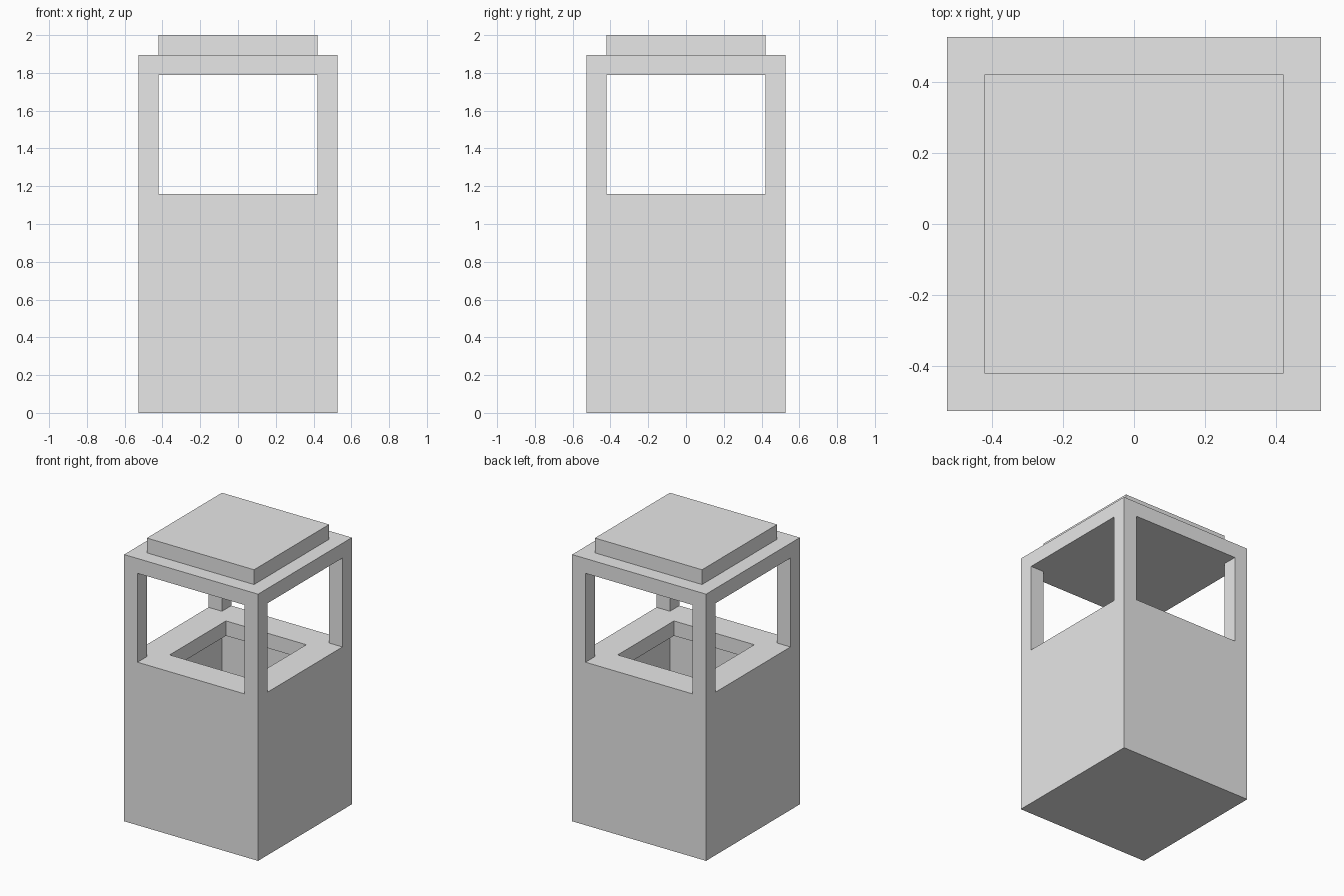
import bpy
from mathutils import Vector

U = 2 / 19  # one wall thickness

default = bpy.data.objects.get("Cube")
if default:
    bpy.data.objects.remove(default, do_unlink=True)

grey = bpy.data.materials.new("plain_grey")
grey.use_nodes = True
colour = (0.8, 0.8, 0.8, 1)
grey.diffuse_color = colour
grey.node_tree.nodes["Principled BSDF"].inputs["Base Color"].default_value = colour


def box(name, width, depth, bottom, top):
    """Centred box, measured in wall thicknesses."""
    bpy.ops.mesh.primitive_cube_add(size=1)
    obj = bpy.context.object
    obj.name = obj.data.name = name
    size = Vector((width, depth, top - bottom)) * U
    for v in obj.data.vertices:
        v.co = v.co * size + Vector((0, 0, (bottom + top) / 2 * U))
    obj.data.materials.append(grey)
    return obj


def cut(target, cutter):
    """Subtract the cutter from the target and remove it."""
    cutter.hide_render = True
    mod = target.modifiers.new("cut", "BOOLEAN")
    mod.operation = "DIFFERENCE"
    mod.solver = "EXACT"
    mod.object = cutter
    bpy.context.view_layer.objects.active = target
    bpy.ops.object.modifier_apply(modifier=mod.name)
    bpy.data.objects.remove(cutter, do_unlink=True)


# Housing: base, corner posts and roof in one block
housing = box("housing", 10, 10, 0, 18)

# Hollow base with a narrower opening through its top
cut(housing, box("cavity_cutter", 8, 8, 1, 10))
cut(housing, box("opening_cutter", 6, 6, 9, 12))

# Windows on all four sides, leaving the corner posts
cut(housing, box("side_window_cutter", 12, 8, 11, 17))
cut(housing, box("front_window_cutter", 8, 12, 11, 17))

# Raised slab on the roof
box("roof_cap", 8, 8, 18, 19)
